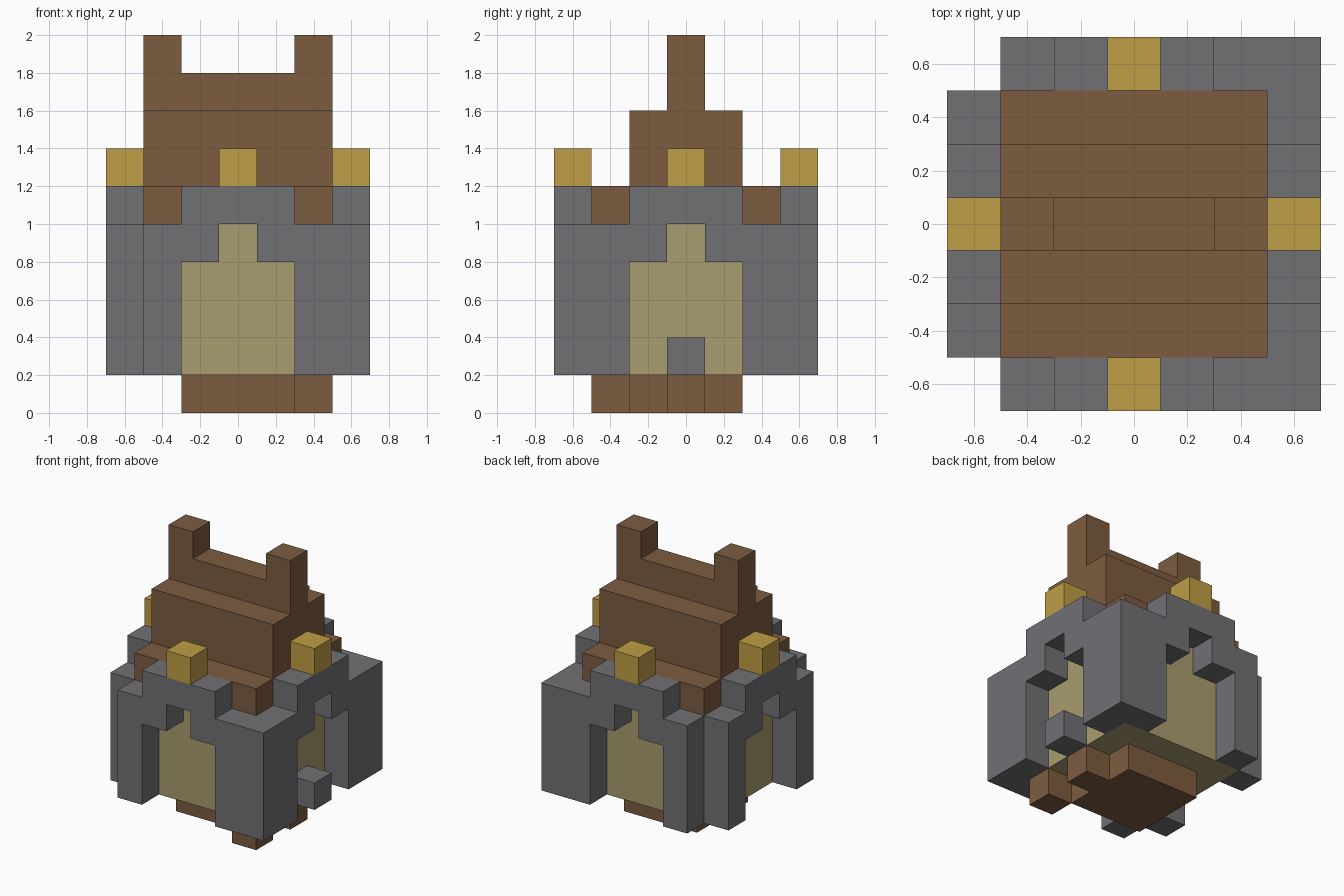
import bpy, bmesh

cube = bpy.data.objects.get("Cube")
if cube:
    bpy.data.objects.remove(cube, do_unlink=True)


def material(name, rgb):
    m = bpy.data.materials.new(name)
    m.use_nodes = True
    col = (*rgb, 1.0)
    m.diffuse_color = col
    bsdf = m.node_tree.nodes["Principled BSDF"]
    bsdf.inputs["Base Color"].default_value = col
    bsdf.inputs["Roughness"].default_value = 0.9
    return m


BROWN = material("timber_brown", (0.205, 0.107, 0.051))
GREY = material("stone_grey", (0.165, 0.162, 0.175))
OLIVE = material("plaster_olive", (0.397, 0.332, 0.156))
GOLD = material("ornament_gold", (0.515, 0.337, 0.058))


def finish(name, bm, mat):
    bmesh.ops.recalc_face_normals(bm, faces=bm.faces)
    mesh = bpy.data.meshes.new(name)
    bm.to_mesh(mesh)
    bm.free()
    mesh.materials.append(mat)
    obj = bpy.data.objects.new(name, mesh)
    bpy.context.collection.objects.link(obj)
    return obj


def box(name, x, y, z, mat):
    """Block spanning the (low, high) range on each axis."""
    bm = bmesh.new()
    bmesh.ops.create_cube(bm, size=1)
    for v in bm.verts:
        v.co = [r[1] if c > 0 else r[0] for c, r in zip(v.co, (x, y, z))]
    return finish(name, bm, mat)


def extrude(name, points, place, start, end, mat):
    """Extrude a 2D outline from start to end; place maps (u, depth, v) to 3D."""
    bm = bmesh.new()
    face = bm.faces.new([bm.verts.new(place(u, start, v)) for u, v in points])
    geo = bmesh.ops.extrude_face_region(bm, geom=[face])["geom"]
    shift = bm.verts.new(place(0, end - start, 0))
    offset = shift.co.copy()
    bm.verts.remove(shift)
    moved = [g for g in geo if isinstance(g, bmesh.types.BMVert)]
    bmesh.ops.translate(bm, vec=offset, verts=moved)
    return finish(name, bm, mat)


def along_x(u, d, v):
    return (u, d, v)


def along_y(u, d, v):
    return (d, u, v)


def mirrored(points):
    """Complete a half outline listed from one end to the centre line."""
    return points + [(-u, v) for u, v in reversed(points)]


def arched_wall(name, a, b, place, side):
    """Stone wall with stepped arch below and raised middle above."""
    arch = mirrored([(-.3, .2), (-.3, .8), (-.1, .8), (-.1, 1)])
    crest = mirrored([(.3, 1), (.3, 1.2)])
    outline = [(a, .2)] + arch + [(b, .2), (b, 1)] + crest + [(a, 1)]
    extrude(name, outline, place, .5 * side, .7 * side, GREY)


# Foundation and its loose steps
box("foundation", (-.3, .3), (-.3, .3), (0, .2), BROWN)
box("side_step", (.3, .5), (-.1, .1), (0, .2), BROWN)
box("corner_step", (.3, .5), (-.5, -.3), (0, .2), BROWN)

# Inner room
box("inner_room", (-.5, .5), (-.5, .5), (.2, 1), OLIVE)

# Stone walls
arched_wall("front_wall", -.5, .7, along_x, -1)
arched_wall("back_wall", -.5, .7, along_x, 1)
arched_wall("left_wall", -.5, .5, along_y, 1)
arched_wall("right_wall", -.5, .5, along_y, -1)
box("door_stone", (.5, .7), (-.1, .1), (.2, .4), GREY)

# Stepped roof with ridge horns
roof = mirrored([(-.5, 1), (-.5, 1.2), (-.3, 1.2), (-.3, 1.6), (-.1, 1.6), (-.1, 1.8)])
extrude("stepped_roof", roof, along_y, -.5, .5, BROWN)
for label, s in (("left", 1), ("right", -1)):
    box(label + "_horn", sorted((.3 * s, .5 * s)), (-.1, .1), (1.8, 2), BROWN)

# Gold ornaments above each wall
for s, xname, yname in ((1, "left", "back"), (-1, "right", "front")):
    reach = sorted((.5 * s, .7 * s))
    box(xname + "_ornament", reach, (-.1, .1), (1.2, 1.4), GOLD)
    box(yname + "_ornament", (-.1, .1), reach, (1.2, 1.4), GOLD)
